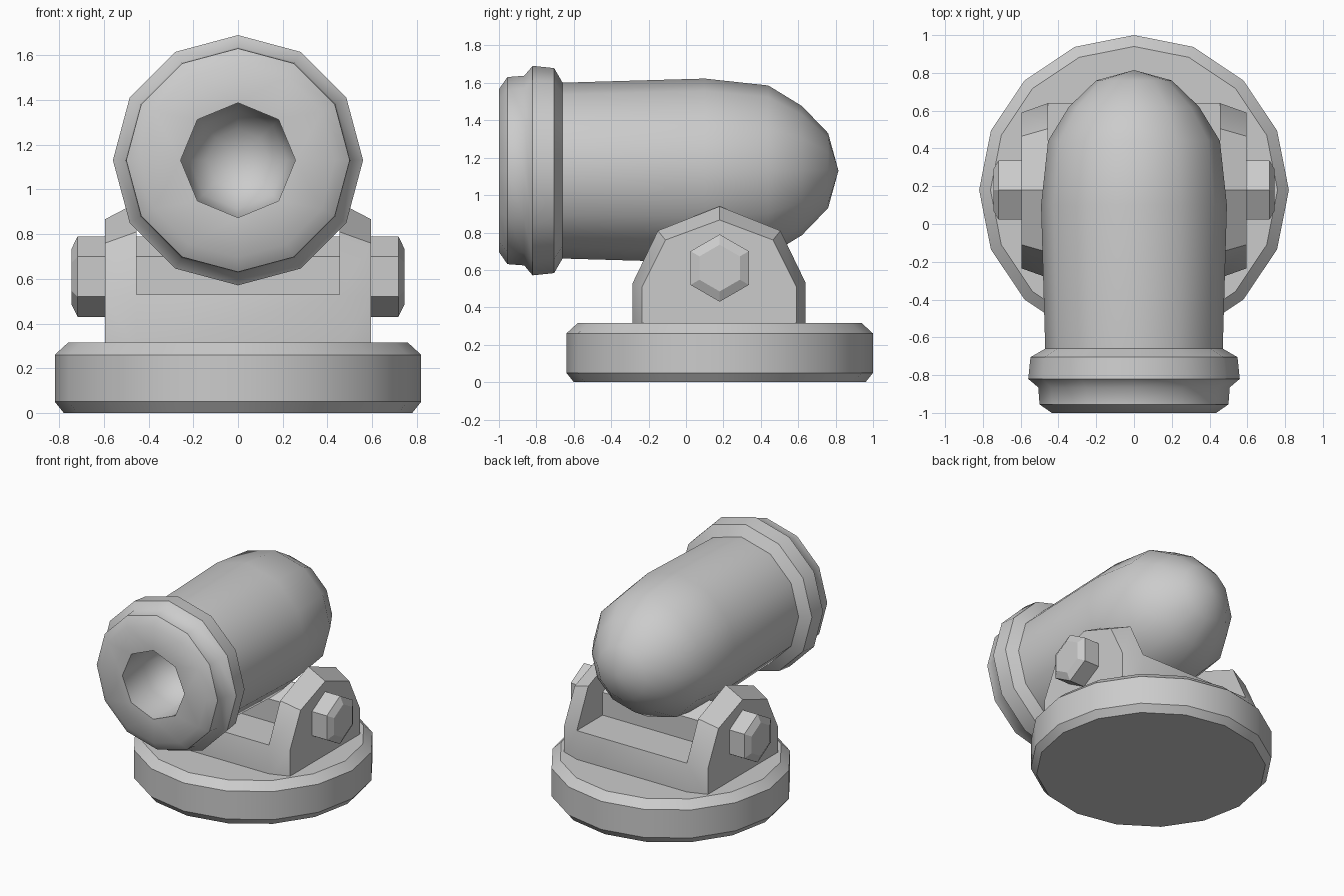
import bpy, bmesh
from math import cos, sin, pi, radians
from mathutils import Matrix

if "Cube" in bpy.data.objects:
    bpy.data.objects.remove(bpy.data.objects["Cube"])


def finish(name, bm, angle):
    bmesh.ops.recalc_face_normals(bm, faces=bm.faces)
    me = bpy.data.meshes.new(name)
    bm.to_mesh(me)
    bm.free()
    ob = bpy.data.objects.new(name, me)
    bpy.context.collection.objects.link(ob)
    bpy.ops.object.select_all(action='DESELECT')
    ob.select_set(True)
    bpy.context.view_layer.objects.active = ob
    bpy.ops.object.shade_smooth_by_angle(angle=radians(angle))
    return ob


def lathe(bm, profile, n):
    """Spin (height, radius) points round local z; returns the vertex rings."""
    rings = []
    for h, r in profile:
        if r == 0:
            rings.append([bm.verts.new((0, 0, h))] * n)
        else:
            rings.append([bm.verts.new((r * cos(2 * pi * i / n), r * sin(2 * pi * i / n), h))
                          for i in range(n)])
    for a, b in zip(rings, rings[1:]):
        for i in range(n):
            j = (i + 1) % n
            bm.faces.new(list(dict.fromkeys((a[i], a[j], b[j], b[i]))))
    return rings


def ring_edges(bm, ring):
    return [bm.edges.get((ring[i - 1], ring[i])) for i in range(len(ring))]


# Round base
bm = bmesh.new()
rings = lathe(bm, [(0, .78), (.05, .82), (.26, .82), (.315, .76)], 16)
bm.faces.new(rings[0])
bm.faces.new(rings[-1])
bm.transform(Matrix.Translation((0, .18, 0)))
finish("base", bm, 30)

# U-shaped bracket: tapered lugs joined by a flat-topped block
wide = [(-.285, .28), (-.285, .53), (-.15, .81), (.18, .94), (.505, .81), (.64, .53), (.64, .28)]
small = [(-.235, .28), (-.235, .51), (-.11, .76), (.18, .867), (.465, .76), (.59, .51), (.59, .28)]
bm = bmesh.new()
inner = []
for s in (-1, 1):
    a = [bm.verts.new((s * .455, y, z)) for y, z in wide]
    b = [bm.verts.new((s * .595, y, z)) for y, z in small]
    for i in range(7):
        bm.faces.new((a[i - 1], a[i], b[i], b[i - 1]))
    bm.faces.new(b)
    bm.faces.new(a[1:6])
    inner.append(a)
l, r = inner
for i, j in ((0, 1), (1, 5), (5, 6), (6, 0)):
    bm.faces.new((l[i], l[j], r[j], r[i]))
finish("bracket", bm, 30)

# Hexagonal axle with chamfered heads
bm = bmesh.new()
rings = lathe(bm, [(-.745, .125), (-.718, .18), (.718, .18), (.745, .125)], 6)
bm.faces.new(rings[0])
bm.faces.new(rings[-1])
bm.transform(Matrix.Translation((0, .18, .61)) @ Matrix.Rotation(radians(90), 4, 'Y'))
finish("axle_bolt", bm, 20)

# Barrel: 12-sided shell with muzzle rings and rounded rear, 8-sided bore
bm = bmesh.new()
shell = lathe(bm, [(-1, .435), (-.955, .5), (-.865, .507), (-.82, .56), (-.705, .548), (-.66, .47),
                   (.1, .492), (.44, .455), (.62, .345), (.76, .2), (.815, 0)], 12)
bore = lathe(bm, [(-1, .257), (-.76, .257), (-.64, .22), (-.55, .14), (-.51, 0)], 8)
bmesh.ops.triangle_fill(bm, use_beauty=True,
                        edges=ring_edges(bm, shell[0]) + ring_edges(bm, bore[0]))
bm.transform(Matrix.Translation((0, 0, 1.131)) @ Matrix.Rotation(radians(-90), 4, 'X'))
finish("barrel", bm, 48)
